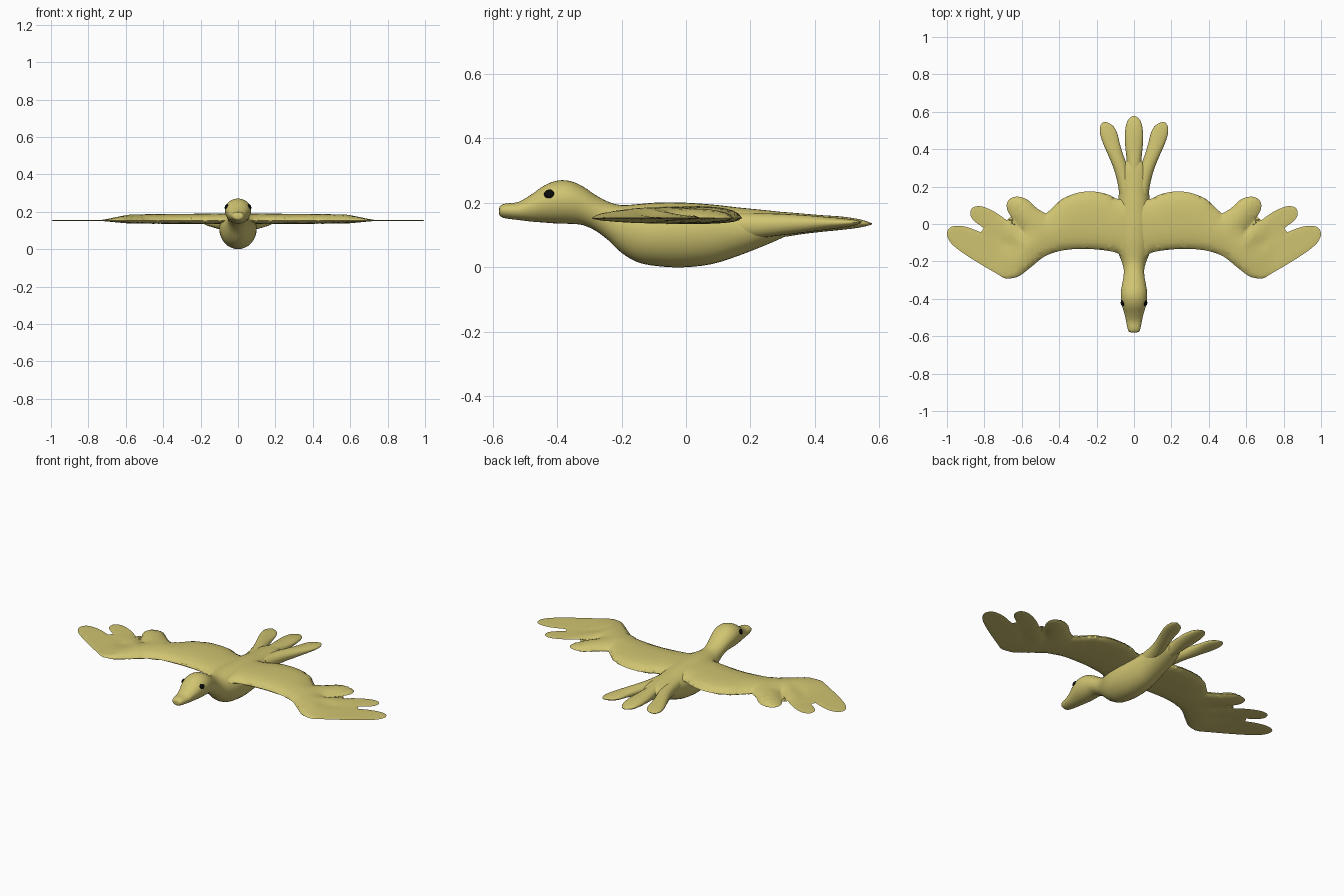
import bpy, bmesh, math
from mathutils import Vector
from mathutils.geometry import intersect_point_line

if "Cube" in bpy.data.objects:
    bpy.data.objects.remove(bpy.data.objects["Cube"])


def material(name, rgb):
    m = bpy.data.materials.new(name)
    m.diffuse_color = (*rgb, 1)
    m.use_nodes = True
    m.node_tree.nodes["Principled BSDF"].inputs["Base Color"].default_value = m.diffuse_color
    return m


GOLD = material("dull gold", (0.63, 0.55, 0.165))
BLACK = material("black", (0.003, 0.003, 0.003))


def spline(pts, n):
    """Smooth curve through tuples of any size."""
    pts = [Vector(p) for p in pts]
    p = [pts[0]] + pts + [pts[-1]]
    out = []
    for i in range(1, len(p) - 2):
        a, b, c, d = p[i - 1:i + 3]
        for k in range(n):
            t = k / n
            out.append(0.5 * (2 * b + (c - a) * t + (2 * a - 5 * b + 4 * c - d) * t ** 2
                              + (3 * b - a - 3 * c + d) * t ** 3))
    return out + [pts[-1]]


def finish(name, bm, mat, mirror=False, angle=60):
    bmesh.ops.recalc_face_normals(bm, faces=bm.faces)
    me = bpy.data.meshes.new(name)
    bm.to_mesh(me)
    bm.free()
    me.materials.append(mat)
    ob = bpy.data.objects.new(name, me)
    bpy.context.collection.objects.link(ob)
    if mirror:
        ob.modifiers.new("mirror", 'MIRROR').merge_threshold = 0.0005
    bpy.ops.object.select_all(action='DESELECT')
    ob.select_set(True)
    bpy.context.view_layer.objects.active = ob
    bpy.ops.object.shade_smooth_by_angle(angle=math.radians(angle))
    return ob


def loft(name, rows, mid=0.55, sides=32, steps=3, mirror=False):
    """Rows: (y, left x, right x, top z, bottom z); each ring is an egg shape."""
    bm = bmesh.new()
    rings = []
    for y, x0, x1, top, bot in [(r[0][0], r[0][1], r[1][0], r[1][1], r[1][2])
                                for r in zip(spline([q[:2] for q in rows], steps),
                                             spline([q[2:] for q in rows], steps))]:
        zc = bot + (top - bot) * mid
        ring = []
        for k in range(sides):
            a = math.tau * k / sides
            s = math.sin(a)
            ring.append(bm.verts.new(((x0 + x1) / 2 + (x1 - x0) / 2 * math.cos(a), y,
                                      zc + s * ((top - zc) if s > 0 else (zc - bot)))))
        rings.append(ring)
    for r, q in zip(rings, rings[1:]):
        for k in range(sides):
            j = (k + 1) % sides
            bm.faces.new((r[k], r[j], q[j], q[k]))
    bm.faces.new(rings[0])
    bm.faces.new(rings[-1])
    return finish(name, bm, GOLD, mirror)


# Beak, head, neck, belly and rump: y, half width, top, bottom
BODY = [(-0.58, 0.012, 0.182, 0.166), (-0.576, 0.026, 0.191, 0.158), (-0.56, 0.034, 0.198, 0.152),
        (-0.52, 0.042, 0.203, 0.147), (-0.48, 0.051, 0.226, 0.142), (-0.44, 0.063, 0.254, 0.139),
        (-0.40, 0.070, 0.269, 0.136), (-0.36, 0.070, 0.268, 0.135), (-0.32, 0.063, 0.251, 0.131),
        (-0.28, 0.056, 0.224, 0.113), (-0.24, 0.055, 0.203, 0.083), (-0.20, 0.066, 0.193, 0.045),
        (-0.15, 0.085, 0.196, 0.016), (-0.09, 0.098, 0.201, 0.004), (-0.01, 0.100, 0.201, 0.000),
        (0.08, 0.092, 0.195, 0.010), (0.16, 0.081, 0.186, 0.035), (0.24, 0.076, 0.178, 0.066),
        (0.30, 0.066, 0.171, 0.092), (0.34, 0.040, 0.160, 0.112)]
loft("body", [(y, -w, w, t, b) for y, w, t, b in BODY])

# Tail feathers
loft("middle_tail_feather", [
    (0.20, -0.035, 0.035, 0.178, 0.085), (0.30, -0.037, 0.037, 0.172, 0.094),
    (0.36, -0.041, 0.041, 0.167, 0.103), (0.42, -0.047, 0.047, 0.162, 0.110),
    (0.48, -0.049, 0.049, 0.158, 0.116), (0.53, -0.042, 0.042, 0.151, 0.122),
    (0.56, -0.029, 0.029, 0.143, 0.128), (0.577, -0.008, 0.008, 0.137, 0.133)], sides=20)
loft("side_tail_feathers", [
    (0.16, 0.005, 0.078, 0.170, 0.085), (0.23, 0.015, 0.090, 0.168, 0.092),
    (0.30, 0.032, 0.110, 0.166, 0.100), (0.37, 0.058, 0.139, 0.162, 0.108),
    (0.43, 0.076, 0.165, 0.157, 0.116), (0.48, 0.088, 0.181, 0.153, 0.122),
    (0.515, 0.104, 0.182, 0.149, 0.128), (0.535, 0.126, 0.174, 0.145, 0.134),
    (0.545, 0.150, 0.162, 0.142, 0.139)], sides=20, mirror=True)

# Wing plan: leading edge, three finger feathers, trailing edge
LEADING = [(0, -0.2), (0.05, -0.2), (0.075, -0.166), (0.11, -0.149), (0.2, -0.136), (0.3, -0.133),
           (0.4, -0.145), (0.48, -0.175), (0.55, -0.23), (0.61, -0.276), (0.65, -0.289),
           (0.69, -0.29), (0.74, -0.262), (0.82, -0.215), (0.9, -0.165), (0.96, -0.12),
           (0.99, -0.085), (1.0, -0.05), (0.985, -0.02), (0.95, -0.01), (0.9, -0.015),
           (0.84, -0.036), (0.75, -0.076), (0.67, -0.116)]
SECOND = [(0.67, -0.114), (0.74, -0.062), (0.82, -0.01), (0.86, 0.022), (0.875, 0.052),
          (0.868, 0.082), (0.84, 0.095), (0.8, 0.09), (0.74, 0.062), (0.68, 0.02), (0.6, -0.035)]
THIRD = [(0.6, -0.033), (0.65, 0.03), (0.675, 0.07), (0.68, 0.108), (0.66, 0.137), (0.62, 0.146),
         (0.57, 0.13), (0.52, 0.085), (0.47, 0.055)]
TRAILING = [(0.47, 0.055), (0.43, 0.092), (0.38, 0.136), (0.3, 0.167), (0.22, 0.174), (0.14, 0.158),
            (0.085, 0.133), (0, 0.133)]
outline = spline(LEADING, 4) + spline(SECOND, 4) + spline(THIRD, 4)[:-1] + spline(TRAILING, 4)


def edge_distance(p):
    best = 9
    for a, b in zip(outline, outline[1:]):
        if (b - a).length < 1e-6:
            continue
        q, t = intersect_point_line(p, a, b)
        q = a if t < 0 else b if t > 1 else q.to_2d()
        best = min(best, (p - q.to_2d()).length)
    return best


def wings():
    bm = bmesh.new()
    bm.faces.new([bm.verts.new((p.x, p.y, 0)) for p in outline])
    bmesh.ops.triangulate(bm, faces=bm.faces[:])
    # Cut the flat plan into a grid so it can be puffed up
    cuts = [((i * 0.025, 0, 0), (1, 0, 0)) for i in range(1, 40)]
    cuts += [((0, -0.275 + i * 0.025, 0), (0, 1, 0)) for i in range(18)]
    for co, no in cuts:
        bmesh.ops.bisect_plane(bm, geom=bm.verts[:] + bm.edges[:] + bm.faces[:],
                               plane_co=co, plane_no=no)
    upper = bm.verts[:]
    lower = [g for g in bmesh.ops.duplicate(bm, geom=bm.faces[:])["geom"]
             if isinstance(g, bmesh.types.BMVert)]
    for verts, sign, thick in ((upper, 1, 0.036), (lower, -1, 0.017)):
        for v in verts:
            d = edge_distance(v.co.to_2d())
            fade = max(0, min(1, (0.76 - v.co.x) / 0.2))
            fade = fade * fade * (3 - 2 * fade) * (1 - 0.2 * v.co.x)
            puff = math.sqrt(max(0, 1 - (1 - min(1, d / 0.13)) ** 2))
            v.co.z = 0.153 + sign * (thick * fade * puff + 0.002 * min(1, d / 0.01))
    bmesh.ops.remove_doubles(bm, verts=bm.verts[:], dist=0.0002)
    finish("wings", bm, GOLD, mirror=True, angle=50)


wings()

# Eyes
for side, name in ((1, "right_eye"), (-1, "left_eye")):
    bm = bmesh.new()
    bmesh.ops.create_uvsphere(bm, u_segments=16, v_segments=10, radius=0.016)
    eye = finish(name, bm, BLACK)
    eye.scale = (0.4, 1, 0.9)
    eye.rotation_euler = (0, -side * math.radians(24), -side * math.radians(14))
    eye.location = (side * 0.0625, -0.425, 0.228)
